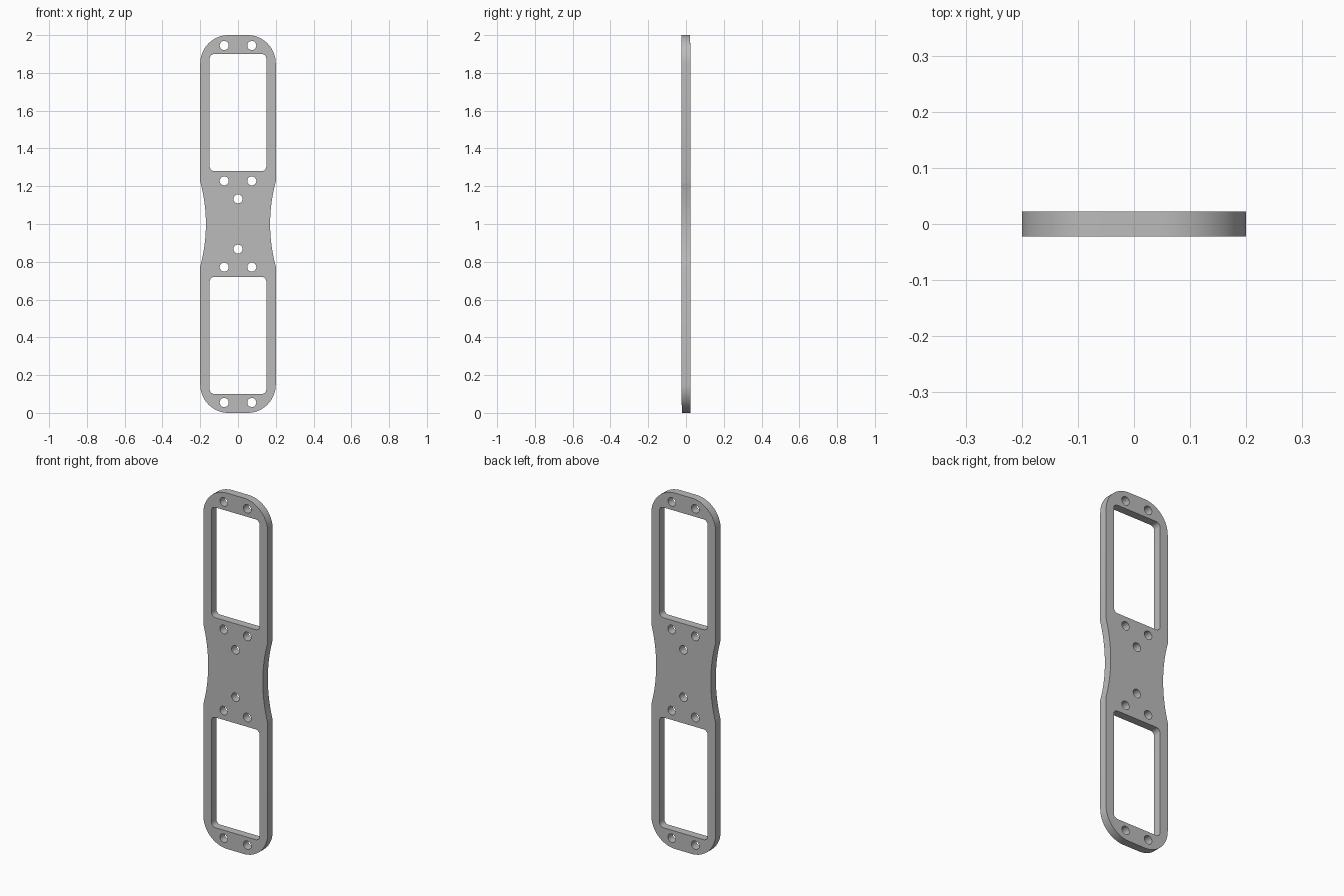
import bpy, bmesh
from math import sin, cos, pi, atan2, hypot, radians

cube = bpy.data.objects.get("Cube")
if cube:
    bpy.data.objects.remove(cube, do_unlink=True)

HALF_WIDTH, HALF_HEIGHT, THICKNESS = 0.2, 1.0, 0.045


def arc(cx, cy, r, start, end, steps):
    return [(cx + r * cos(start + (end - start) * i / steps),
             cy + r * sin(start + (end - start) * i / steps))
            for i in range(steps + 1)]


def rounded_rectangle(cy, half_x, half_y, r, steps):
    points = []
    for quarter, (sx, sy) in enumerate([(1, 1), (-1, 1), (-1, -1), (1, -1)]):
        points += arc(sx * (half_x - r), cy + sy * (half_y - r), r,
                      quarter * pi / 2, (quarter + 1) * pi / 2, steps)
    return points


def circle(cx, cy, r, steps=32):
    return arc(cx, cy, r, 0, 2 * pi, steps)[:-1]


def plate_outline():
    # Rounded ends with a shallow concave waist on both sides
    half_chord, sag, corner = 0.225, 0.03, 0.15
    r = (half_chord ** 2 + sag ** 2) / (2 * sag)
    cx = HALF_WIDTH - sag + r
    spread = atan2(half_chord, cx - HALF_WIDTH)
    right = arc(cx, 0, r, pi + spread, pi - spread, 24)
    top = arc(HALF_WIDTH - corner, HALF_HEIGHT - corner, corner, 0, pi / 2, 16)
    bottom = [(x, -y) for x, y in reversed(top)]
    half = bottom + right + top
    return half + [(-x, y) for x, y in reversed(half)]


# Closed loops: outline, two windows, and bolt holes mirrored about the waist
loops = [plate_outline()]
for side in (1, -1):
    loops.append(rounded_rectangle(side * 0.59, 0.15, 0.31, 0.025, 8))
    for x, y in [(-0.073, 0.945), (0.073, 0.945), (-0.073, 0.228),
                 (0.073, 0.228), (0, 0.133)]:
        loops.append(circle(x, side * y, 0.024))

profile = bpy.data.curves.new("plate_profile", "CURVE")
profile.dimensions = "2D"
profile.fill_mode = "BOTH"
profile.extrude = THICKNESS / 2
for loop in loops:
    spline = profile.splines.new("POLY")
    spline.points.add(len(loop) - 1)
    for point, (x, y) in zip(spline.points, loop):
        point.co = (x, y, 0, 1)
    spline.use_cyclic_u = True

plate = bpy.data.objects.new("mounting_plate", profile)
bpy.context.collection.objects.link(plate)
plate.rotation_euler = (radians(90), 0, 0)
plate.location = (0, 0, HALF_HEIGHT)
bpy.ops.object.select_all(action="DESELECT")
plate.select_set(True)
bpy.context.view_layer.objects.active = plate
bpy.ops.object.convert(target="MESH")
plate = bpy.context.object
plate.name = "mounting_plate"

# Weld the faces to the rims
bm = bmesh.new()
bm.from_mesh(plate.data)
bmesh.ops.remove_doubles(bm, verts=bm.verts, dist=0.0001)
bmesh.ops.recalc_face_normals(bm, faces=bm.faces)
bm.to_mesh(plate.data)
bm.free()

# Plain grey finish
grey = bpy.data.materials.new("plain_grey")
grey.use_nodes = True
colour = (0.5, 0.5, 0.5, 1)
grey.diffuse_color = colour
grey.node_tree.nodes["Principled BSDF"].inputs["Base Color"].default_value = colour
plate.data.materials.clear()
plate.data.materials.append(grey)
bpy.ops.object.shade_smooth_by_angle(angle=radians(30))
